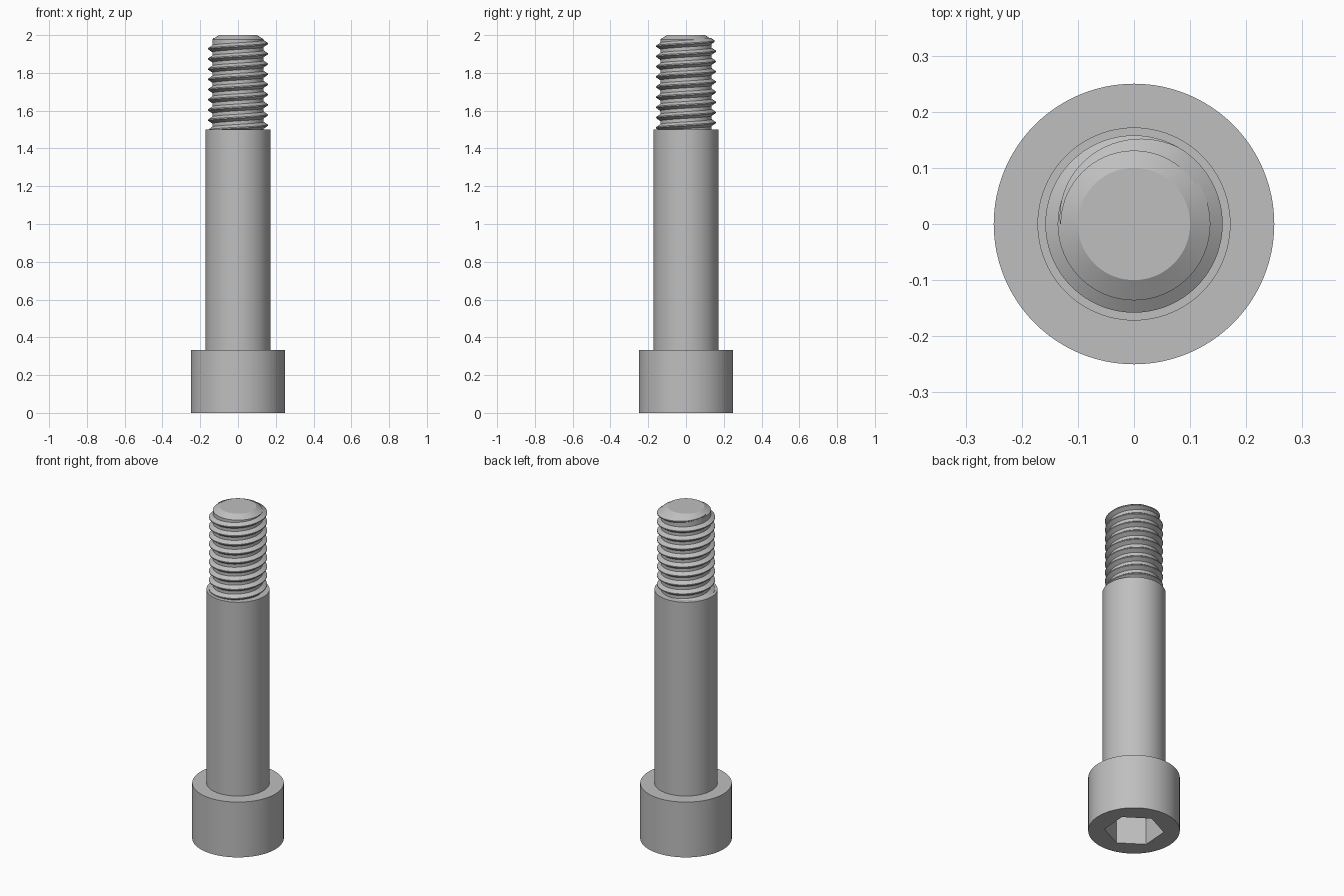
import bpy, bmesh
from math import sin, cos, pi, radians
from mathutils import Vector

if "Cube" in bpy.data.objects:
    bpy.data.objects.remove(bpy.data.objects["Cube"])

HEAD_R, HEAD_H = 0.25, 0.333
SHANK_R, SHANK_TOP = 0.172, 1.5
ROOT_R, CREST_R, PITCH = 0.136, 0.158, 0.054
SEGMENTS = 96

steel = bpy.data.materials.new("grey steel")
steel.use_nodes = True
GREY = (0.52, 0.52, 0.52, 1)
steel.diffuse_color = GREY
steel.node_tree.nodes["Principled BSDF"].inputs["Base Color"].default_value = GREY


def polar(r, angle, z):
    return Vector((r * cos(angle), r * sin(angle), z))


def ring(bm, r, z, count, turn=0.0):
    return [bm.verts.new(polar(r, turn + 2 * pi * i / count, z)) for i in range(count)]


def bridge(bm, a, b, closed=True):
    n = len(a)
    for i in range(n if closed else n - 1):
        j = (i + 1) % n
        bm.faces.new((a[i], a[j], b[j], b[i]))


def finish(bm, name):
    bmesh.ops.recalc_face_normals(bm, faces=bm.faces[:])
    mesh = bpy.data.meshes.new(name)
    bm.to_mesh(mesh)
    bm.free()
    mesh.materials.append(steel)
    obj = bpy.data.objects.new(name, mesh)
    bpy.context.collection.objects.link(obj)
    bpy.ops.object.select_all(action='DESELECT')
    obj.select_set(True)
    bpy.context.view_layer.objects.active = obj
    bpy.ops.object.shade_smooth_by_angle(angle=radians(25))
    return obj


# Turned body: head, shank, thread core and chamfered tip
bm = bmesh.new()
profile = [(HEAD_R, 0), (HEAD_R, HEAD_H), (SHANK_R, HEAD_H), (SHANK_R, SHANK_TOP),
           (ROOT_R, SHANK_TOP), (ROOT_R, 1.978), (0.1, 2)]
rings = [ring(bm, r, z, SEGMENTS) for r, z in profile]
for lower, upper in zip(rings, rings[1:]):
    bridge(bm, lower, upper)
bm.faces.new(rings[-1])

# Hexagonal socket sunk into the underside of the head
mouth = ring(bm, 0.163, 0, 6, radians(26))
floor = ring(bm, 0.163, 0.17, 6, radians(26))
bridge(bm, mouth, floor)
bm.faces.new(floor)
rim = []
for loop in (rings[0], mouth):
    for i, v in enumerate(loop):
        rim.append(bm.edges.get((v, loop[(i + 1) % len(loop)])))
bmesh.ops.triangle_fill(bm, edges=rim, use_beauty=True, normal=(0, 0, -1))
finish(bm, "bolt_body")

# Right-handed helical thread, fading out over its last third of a turn
bm = bmesh.new()
STEPS, TURNS = 72, 9
FADE_START, FADE_END = radians(60), pi
sections = []
for k in range(-TURNS * STEPS, STEPS // 2 + 1):
    a = 2 * pi * k / STEPS
    fade = min(1, (FADE_END - a) / (FADE_END - FADE_START))
    z = 1.955 + PITCH * a / (2 * pi)
    crest = ROOT_R - 0.004 + (CREST_R - ROOT_R + 0.004) * fade
    base, tip = 0.004 + 0.018 * fade, 0.003
    sections.append([bm.verts.new(polar(r, a, z + dz)) for r, dz in
                     ((ROOT_R - 0.006, -base), (crest, -tip), (crest, tip), (ROOT_R - 0.006, base))])
for a, b in zip(sections, sections[1:]):
    bridge(bm, a, b)
bm.faces.new(sections[0])
bm.faces.new(sections[-1])
finish(bm, "screw_thread")
